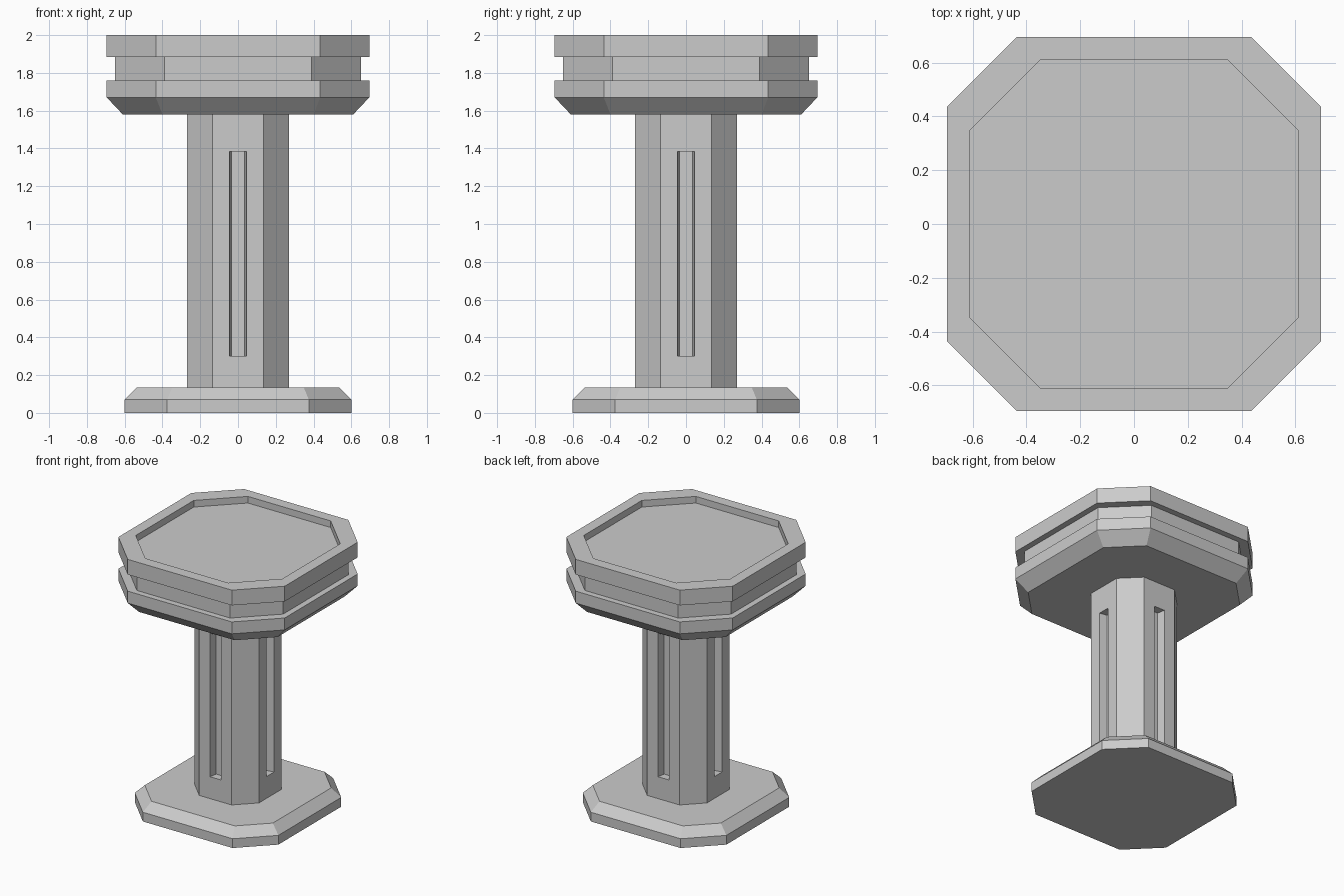
import bpy
import math
from mathutils import Matrix

if "Cube" in bpy.data.objects:
    bpy.data.objects.remove(bpy.data.objects["Cube"])


def make_object(name, verts, faces):
    mesh = bpy.data.meshes.new(name)
    mesh.from_pydata(verts, [], faces)
    mesh.update()
    obj = bpy.data.objects.new(name, mesh)
    bpy.context.collection.objects.link(obj)
    return obj


def octagon(half, corner, z):
    """Square ring of the given half width with cut corners."""
    h, c = half, corner
    return [(h, -c, z), (h, c, z), (c, h, z), (-c, h, z),
            (-h, c, z), (-h, -c, z), (-c, -h, z), (c, -h, z)]


def stacked_octagons(name, rings):
    """Closed solid skinned through (half, corner, z) rings, bottom first."""
    verts = [v for ring in rings for v in octagon(*ring)]
    faces = [tuple(range(7, -1, -1))]
    for r in range(len(rings) - 1):
        a, b = r * 8, r * 8 + 8
        for i in range(8):
            j = (i + 1) % 8
            faces.append((a + i, a + j, b + j, b + i))
    last = (len(rings) - 1) * 8
    faces.append(tuple(range(last, last + 8)))
    return make_object(name, verts, faces)


# Foot plate with chamfered top edge
stacked_octagons("base", [
    (0.60, 0.375, 0.0), (0.60, 0.375, 0.07), (0.535, 0.348, 0.135)])

# Column shaft
column = stacked_octagons("column", [
    (0.27, 0.135, 0.135), (0.27, 0.135, 1.58)])

# Head: chamfered underside, side groove, recessed top
stacked_octagons("head", [
    (0.61, 0.40, 1.58), (0.695, 0.435, 1.67), (0.695, 0.435, 1.76),
    (0.65, 0.39, 1.76), (0.65, 0.39, 1.885),
    (0.695, 0.435, 1.885), (0.695, 0.435, 2.0),
    (0.612, 0.346, 2.0), (0.612, 0.346, 1.95)])

# Tapered slot cutters on the four main column faces
verts, faces = [], []
plan = [(-0.055, -0.33), (0.055, -0.33), (0.035, -0.21), (-0.035, -0.21)]
for k in range(4):
    turn = Matrix.Rotation(k * math.pi / 2, 3, 'Z')
    s = len(verts)
    for z in (0.30, 1.385):
        for x, y in plan:
            p = turn @ Matrix.Identity(3).col[0] * x + turn @ Matrix.Identity(3).col[1] * y
            verts.append((p.x, p.y, z))
    faces.append((s + 3, s + 2, s + 1, s))
    faces.append((s + 4, s + 5, s + 6, s + 7))
    for i in range(4):
        j = (i + 1) % 4
        faces.append((s + i, s + j, s + 4 + j, s + 4 + i))
cutter = make_object("slot_cutter", verts, faces)
cutter.hide_render = True
cutter.hide_viewport = False
cutter.display_type = 'WIRE'

slots = column.modifiers.new("slots", 'BOOLEAN')
slots.operation = 'DIFFERENCE'
slots.solver = 'EXACT'
slots.object = cutter
